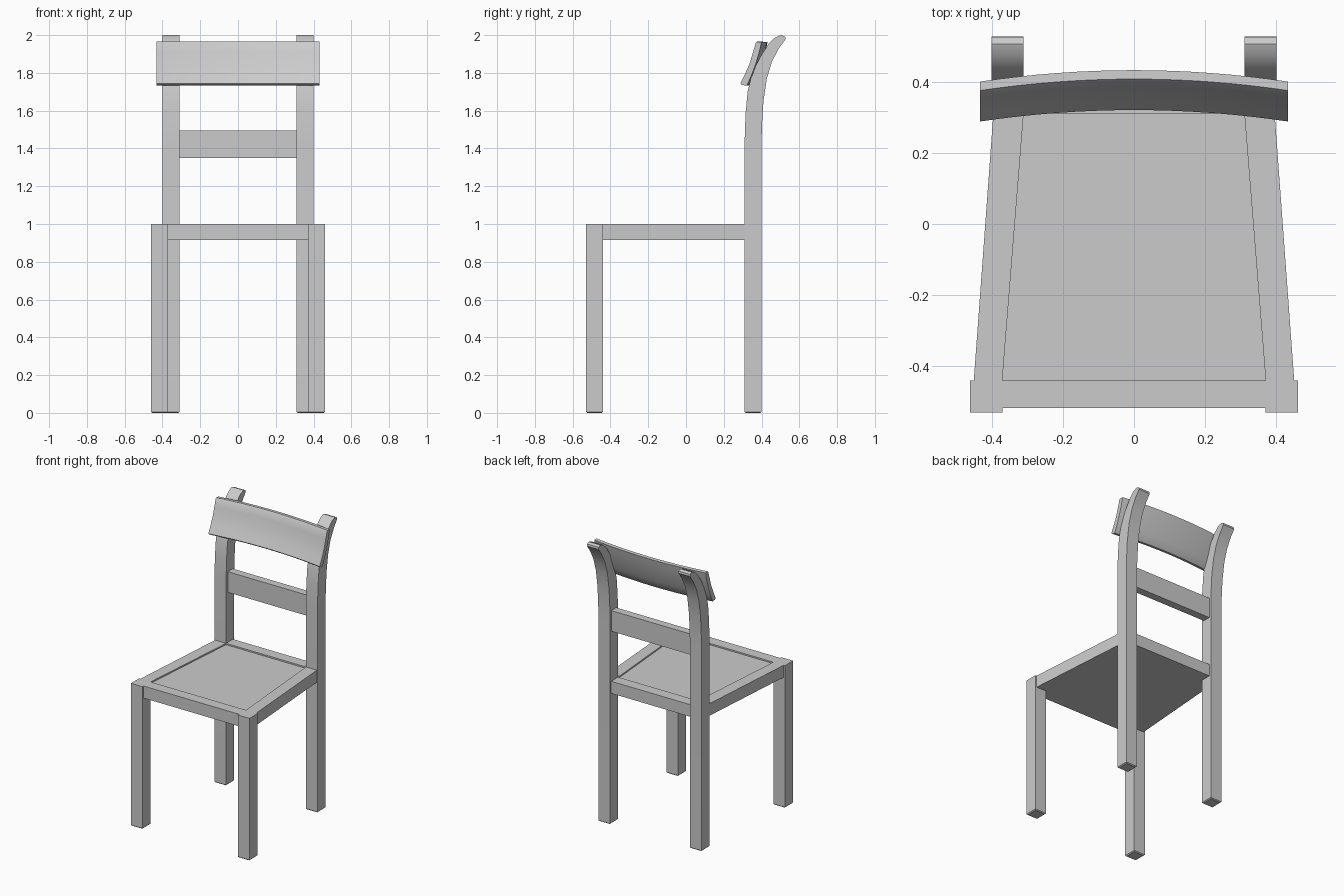
import bpy, bmesh
from mathutils import Vector

if "Cube" in bpy.data.objects:
    bpy.data.objects.remove(bpy.data.objects["Cube"])


def make_object(name, bm, smooth=False):
    bmesh.ops.recalc_face_normals(bm, faces=bm.faces[:])
    mesh = bpy.data.meshes.new(name)
    bm.to_mesh(mesh)
    bm.free()
    ob = bpy.data.objects.new(name, mesh)
    bpy.context.collection.objects.link(ob)
    if smooth:
        bpy.ops.object.select_all(action='DESELECT')
        ob.select_set(True)
        bpy.context.view_layer.objects.active = ob
        bpy.ops.object.shade_smooth_by_angle(angle=0.5)
    return ob


def prism(name, points, depth, smooth=False, foot=False):
    """Extrude a closed outline along a vector, optionally chamfering the foot."""
    bm = bmesh.new()
    face = bm.faces.new([bm.verts.new(p) for p in points])
    ret = bmesh.ops.extrude_face_region(bm, geom=[face], use_keep_orig=True)
    new = [v for v in ret["geom"] if isinstance(v, bmesh.types.BMVert)]
    bmesh.ops.translate(bm, verts=new, vec=Vector(depth))
    if foot:
        edges = [e for e in bm.edges if all(v.co.z < 1e-4 for v in e.verts)]
        bmesh.ops.bevel(bm, geom=edges, offset=0.006, segments=1, affect='EDGES')
    return make_object(name, bm, smooth)


def slab(name, outline, z0, z1, foot=False):
    return prism(name, [(x, y, z0) for x, y in outline], (0, 0, z1 - z0), foot=foot)


def rect(x0, x1, y0, y1):
    return [(x0, y0), (x1, y0), (x1, y1), (x0, y1)]


# Side profile (y, z) of a back post, sweeping backwards at the top
post = [(0.40, 0), (0.31, 0), (0.31, 1.43), (0.315, 1.58), (0.326, 1.70),
        (0.351, 1.80), (0.393, 1.885), (0.438, 1.955), (0.472, 1.988), (0.505, 2.0),
        (0.525, 1.992), (0.527, 1.978), (0.492, 1.93), (0.455, 1.86), (0.428, 1.77),
        (0.41, 1.65), (0.402, 1.52), (0.40, 1.43)]

# Legs, back posts and side rails on both sides
for side, s in (("left", -1), ("right", 1)):
    slab("front_leg_" + side, rect(s * 0.37, s * 0.46, -0.53, -0.44), 0, 1, foot=True)
    prism("back_post_" + side, [(s * 0.31, y, z) for y, z in post],
          (s * 0.09, 0, 0), smooth=True, foot=True)
    slab("side_rail_" + side, [(s * 0.37, -0.44), (s * 0.45, -0.44),
                               (s * 0.395, 0.31), (s * 0.31, 0.31)], 0.915, 1)

# Front and back seat rails, recessed seat panel, lower back slat
slab("front_rail", rect(-0.37, 0.37, -0.517, -0.44), 0.915, 1)
slab("back_rail", rect(-0.31, 0.31, 0.31, 0.387), 0.915, 1)
slab("seat_panel", [(-0.37, -0.44), (0.37, -0.44), (0.31, 0.31), (-0.31, 0.31)], 0.915, 0.99)
slab("lower_back_slat", rect(-0.31, 0.31, 0.33, 0.385), 1.35, 1.495)

# Curved head board: tilted section swept along a shallow arc
section = [(0.288, 1.745), (0.315, 1.80), (0.337, 1.85), (0.355, 1.91), (0.369, 1.958),
           (0.375, 1.965), (0.400, 1.963), (0.388, 1.91), (0.370, 1.85), (0.348, 1.79),
           (0.324, 1.737), (0.318, 1.732), (0.295, 1.737)]
bm = bmesh.new()
steps = 16
rings = []
for i in range(steps + 1):
    t = 2 * i / steps - 1
    bow = 0.032 * (1 - t * t)
    rings.append([bm.verts.new((0.432 * t, y + bow, z)) for y, z in section])
n = len(section)
for a, b in zip(rings, rings[1:]):
    for k in range(n):
        bm.faces.new((a[k], a[(k + 1) % n], b[(k + 1) % n], b[k]))
bm.faces.new(rings[0])
bm.faces.new(rings[-1])
make_object("head_board", bm, smooth=True)
